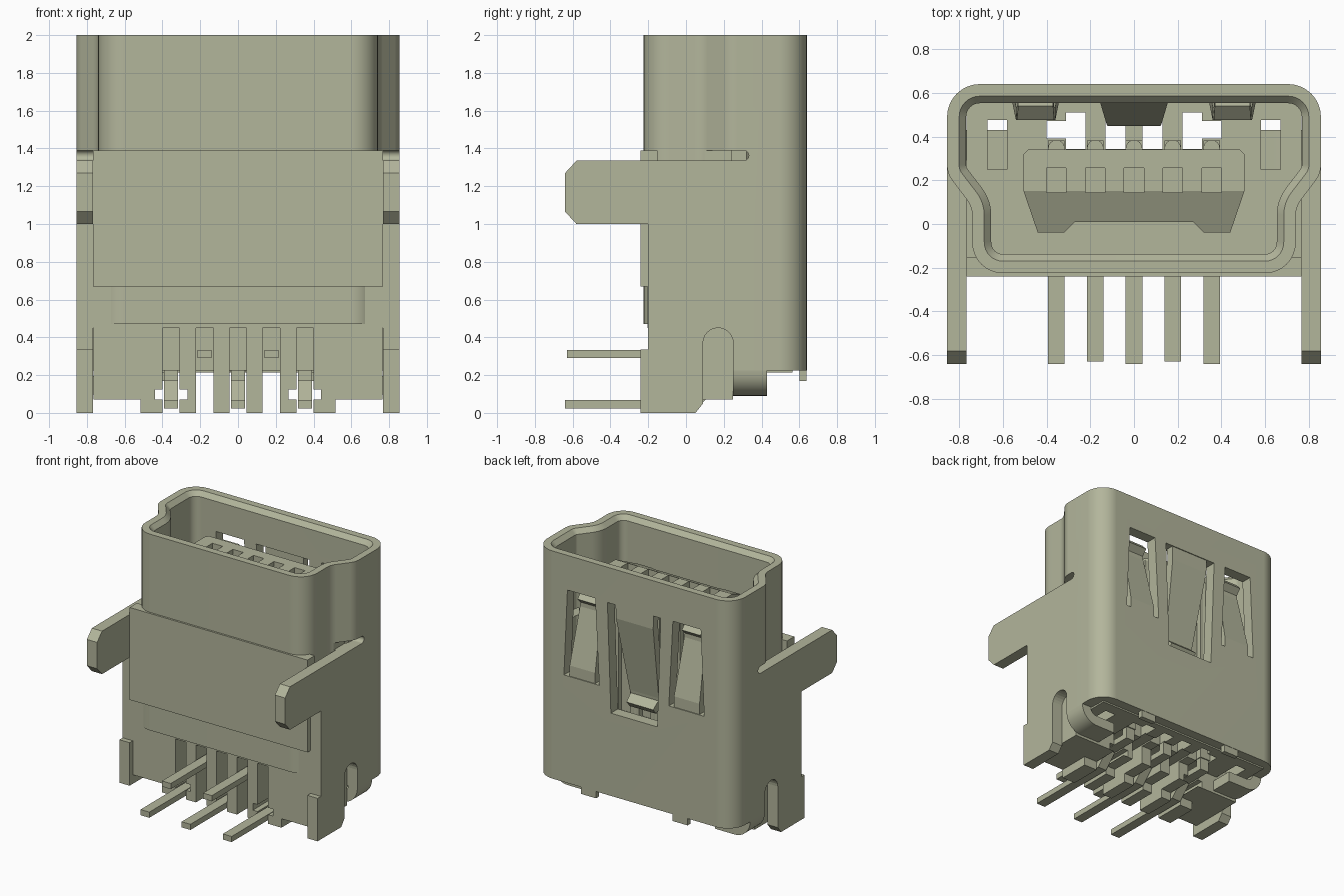
import bpy, bmesh, math
from mathutils import Vector

old = bpy.data.objects.get("Cube")
if old:
    bpy.data.objects.remove(old, do_unlink=True)

# Single matte colour
mat = bpy.data.materials.new("grey_olive")
mat.use_nodes = True
COL = (0.45, 0.465, 0.33, 1)
mat.diffuse_color = COL
mat.node_tree.nodes["Principled BSDF"].inputs["Base Color"].default_value = COL


def finish(name, bm):
    bmesh.ops.recalc_face_normals(bm, faces=bm.faces)
    me = bpy.data.meshes.new(name)
    bm.to_mesh(me)
    bm.free()
    me.materials.append(mat)
    ob = bpy.data.objects.new(name, me)
    bpy.context.collection.objects.link(ob)
    return ob


def loft(name, rings, closed=False):
    """Skin a list of equal-length rings; cap the ends unless closed."""
    bm = bmesh.new()
    vs = [[bm.verts.new(p) for p in r] for r in rings]
    n = len(rings[0])
    for k in range(len(vs) if closed else len(vs) - 1):
        a, b = vs[k], vs[(k + 1) % len(vs)]
        for i in range(n):
            j = (i + 1) % n
            bm.faces.new((a[i], a[j], b[j], b[i]))
    if not closed:
        bm.faces.new(vs[0])
        bm.faces.new(vs[-1])
    return finish(name, bm)


def prism(name, pts, axis, lo, hi):
    """Extrude a 2D outline along an axis."""
    def put(p, d):
        return {"x": (d, p[0], p[1]), "y": (p[0], d, p[1]), "z": (p[0], p[1], d)}[axis]
    return loft(name, [[put(p, d) for p in pts] for d in (lo, hi)])


def box(name, x0, x1, y0, y1, z0, z1):
    return prism(name, [(x0, y0), (x1, y0), (x1, y1), (x0, y1)], "z", z0, z1)


def arc(cx, cy, r, a0, a1, n=8):
    return [(cx + r * math.cos(math.radians(a0 + (a1 - a0) * i / n)),
             cy + r * math.sin(math.radians(a0 + (a1 - a0) * i / n))) for i in range(n + 1)]


def ribbon(name, path, widths, t, xc=0.0):
    """Bent strip following a y-z path, with half-widths in x."""
    P = [Vector(p) for p in path]
    rings = []
    for i, p in enumerate(P):
        d0 = (p - P[max(i - 1, 0)]).normalized() if i else (P[1] - p).normalized()
        d1 = (P[i + 1] - p).normalized() if i < len(P) - 1 else d0
        m = (d0 + d1).normalized()
        n = Vector((-m.y, m.x)) * (t / 2 / max(m.dot(d0), 0.5))
        w = widths[i]
        a, b = p + n, p - n
        rings.append([(xc - w, a.x, a.y), (xc + w, a.x, a.y), (xc + w, b.x, b.y), (xc - w, b.x, b.y)])
    return loft(name, rings)


def cut(ob, cutters):
    for c in cutters:
        c.hide_render = True
        m = ob.modifiers.new("cut", "BOOLEAN")
        m.operation, m.solver, m.object = "DIFFERENCE", "EXACT", c
    bpy.context.view_layer.update()
    dg = bpy.context.evaluated_depsgraph_get()
    me = bpy.data.meshes.new_from_object(ob.evaluated_get(dg))
    ob.modifiers.clear()
    ob.data = me
    for c in cutters:
        bpy.data.objects.remove(c, do_unlink=True)


def smooth(ob):
    bpy.ops.object.select_all(action="DESELECT")
    ob.select_set(True)
    bpy.context.view_layer.objects.active = ob
    bpy.ops.object.shade_smooth_by_angle(angle=math.radians(30))
    ob.modifiers.new("weighted", "WEIGHTED_NORMAL").keep_sharp = True


def fillet(corners, seg=8):
    """Round every (x, y, radius) corner of a closed outline."""
    out, n = [], len(corners)
    for i, (x, y, r) in enumerate(corners):
        p = Vector((x, y))
        u = (Vector(corners[i - 1][:2]) - p).normalized()
        v = (Vector(corners[(i + 1) % n][:2]) - p).normalized()
        half = u.angle(v) / 2
        c = p + (u + v).normalized() * (r / math.sin(half))
        s, e = p + u * (r / math.tan(half)) - c, p + v * (r / math.tan(half)) - c
        ang = s.angle_signed(e)
        for k in range(seg + 1):
            f = k / seg
            q = (s * math.sin((1 - f) * abs(ang)) + e * math.sin(f * abs(ang))) / math.sin(abs(ang))
            out.append(c + q)
    return out


def inset(pts, d):
    res, n = [], len(pts)
    for i, p in enumerate(pts):
        a, b = (p - pts[i - 1]).normalized(), (pts[(i + 1) % n] - p).normalized()
        m = (a + b).normalized()
        res.append(p + Vector((-m.y, m.x)) * (d / m.dot(a)))
    return res


# Keyed socket shell with a chamfered inner lip
half = [(0.74, -0.225, 0.14), (0.74, 0.08, 0.12), (0.855, 0.23, 0.12), (0.855, 0.64, 0.15)]
outline = fillet(half + [(-x, y, r) for x, y, r in reversed(half)])
shell = loft("socket_shell", [[(p.x, p.y, z) for p in inset(outline, d)] for d, z in
             ((0, 0.225), (0, 2), (0.055, 2), (0.087, 1.965), (0.087, 0.225))], closed=True)
cutters = [box("c", -1, 1, -1, 0.25, 0, 0.47),
           prism("c", [(-0.2, 0.87), (0.2, 0.87), (0.23, 1.725), (-0.23, 1.725)], "y", 0.5, 0.8)]
for s in (-1, 1):
    cutters.append(prism("c", [(s * 0.30, 1.06), (s * 0.605, 1.06), (s * 0.575, 1.73), (s * 0.335, 1.73)],
                         "y", 0.5, 0.8))
    cutters.append(prism("c", [(-0.1, 1.335)] + arc(0.305, 1.3625, 0.0275, -90, 90) + [(-0.1, 1.39)],
                         "x", *sorted((s * 0.755, s * 0.95))))
cut(shell, cutters)
smooth(shell)

# Spring latches in the back wall
ribbon("middle_latch", [(0.603, 1.75), (0.603, 1.62), (0.485, 1.03), (0.48, 0.99), (0.55, 0.93)],
       [0.165, 0.16, 0.125, 0.12, 0.115], 0.06)
for s, side in ((1, "left"), (-1, "right")):
    ribbon(side + "_latch", [(0.603, 1.04), (0.603, 1.14), (0.505, 1.57), (0.505, 1.62), (0.56, 1.67)],
           [0.11, 0.11, 0.09, 0.085, 0.08], 0.06, s * 0.45)

    # Side plate with forward arm, foot and arched slot
    plate = [(-0.24, 0), (0.05, 0), (0.09, 0.05)] + arc(0.17, 0.37, 0.08, 180, 0, 12) + \
            [(0.25, 0.225), (0.29, 0.225), (0.29, 1.335), (-0.58, 1.335), (-0.64, 1.27), (-0.64, 1.065),
             (-0.58, 1.0), (-0.2, 1.0), (-0.2, 0.335), (-0.24, 0.335)]
    prism(side + "_side_plate", plate, "x", *sorted((s * 0.767, s * 0.855)))

    # Bottom tab folded inwards
    fold = arc(0.72, 0.225, 0.135, 0, -90) + [(0.55, 0.09), (0.55, 0.17)] + arc(0.72, 0.225, 0.055, -90, 0)
    smooth(prism(side + "_folded_tab", [(s * x, z) for x, z in fold], "y", 0.25, 0.43))
    box(side + "_back_tab", *sorted((s * 0.33, s * 0.46)), 0.6, 0.637, 0.17, 0.23)

# Front cover, stepped
prism("front_cover", [(-0.205, 0.45), (-0.205, 0.67), (-0.24, 0.67), (-0.24, 1.39), (-0.15, 1.39),
                      (-0.15, 0.45)], "x", -0.767, 0.767)

# Insulating housing: one block with slots for the five pins
PINS = [-0.355, -0.177, 0, 0.177, 0.355]
housing = box("housing", -0.766, 0.766, -0.2, 0.565, 0, 0.75)
cutters = [box("c", -1, 1, 0.25, 1, -1, 0.213), box("c", -1, 1, 0.05, 1, -1, 0.07)]
for x in PINS:
    cutters.append(box("c", x - 0.046, x + 0.046, -0.5, 0.02, -0.5, 0.449))
    cutters.append(box("c", x - 0.046, x + 0.046, -0.5, 0.4, -0.5, 0.224))
for s in (-1, 1):
    for x0, x1, y0, y1, z0, z1 in (
            (0.515, 1, -1, 1, -1, 0.07),
            (0.268, 0.44, -1, 0.3, 0.071, 0.125),
            (0.04, 0.131, 0.342, 0.5, 0, 1),
            (0.222, 0.31, 0.342, 0.51, 0, 1),
            (0.305, 0.4, 0.39, 0.47, 0, 1),
            (0.58, 0.67, 0.25, 0.475, 0, 1)):
        cutters.append(box("c", *sorted((s * x0, s * x1)), y0, y1, z0, z1))
cut(housing, cutters)

# Contact tongue with a sloping tip and five pockets
sec = [(-0.44, -0.04), (-0.32, -0.04), (-0.27, 0.01), (0.27, 0.01), (0.32, -0.04), (0.44, -0.04),
       (0.505, 0.15), (0.505, 0.32), (0.485, 0.34), (-0.485, 0.34), (-0.505, 0.32), (-0.505, 0.15)]
tongue = prism("contact_tongue", sec, "z", 0.7, 1.8)
bm = bmesh.new()
bm.from_mesh(tongue.data)
bmesh.ops.bisect_plane(bm, geom=bm.verts[:] + bm.edges[:] + bm.faces[:], plane_co=(0, 0.15, 0), plane_no=(0, 1, 0))
for v in bm.verts:
    if v.co.z > 1.5:
        v.co.z -= max(0, 0.15 - v.co.y) * 0.47
bm.to_mesh(tongue.data)
bm.free()
cut(tongue, [box("c", x - 0.045, x + 0.045, 0.145, 0.255, 1.6, 2) for x in PINS])

# Bent contact pins in two rows, with domed tops
for i, x in enumerate(PINS):
    if i % 2:
        path = [(-0.63, 0.312), (0.36, 0.312), (0.36, 1.7)]
    else:
        path = [(-0.64, 0.045), (0.05, 0.045), (0.15, 0.15), (0.36, 0.15), (0.36, 1.7)]
    ribbon("pin_%d" % (i + 1), path, [0.038] * len(path), 0.044, x)
    prism("pin_rib_%d" % (i + 1), [(x + 0.038, 0.335)] + arc(x, 0.347, 0.038, 0, 180) + [(x - 0.038, 0.335)],
          "z", 0.7, 1.72)
